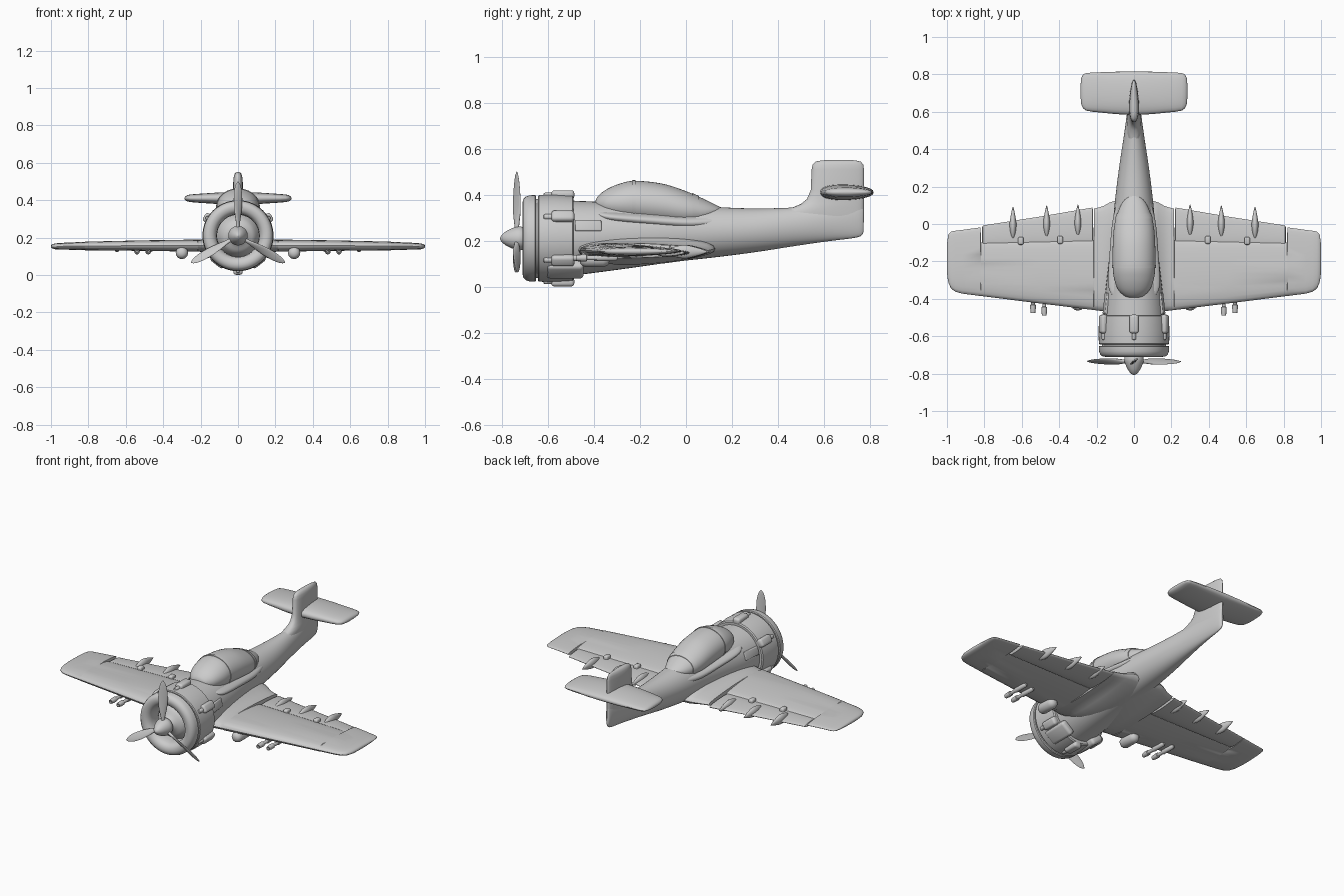
import bpy, bmesh
from math import sin, cos, pi, radians
from mathutils import Vector, Matrix

if "Cube" in bpy.data.objects:
    bpy.data.objects.remove(bpy.data.objects["Cube"])

CZ = 0.21  # height of the engine axis


def finish(bm, name, mirror=False, angle=40):
    bmesh.ops.recalc_face_normals(bm, faces=bm.faces)
    me = bpy.data.meshes.new(name)
    bm.to_mesh(me)
    bm.free()
    ob = bpy.data.objects.new(name, me)
    bpy.context.collection.objects.link(ob)
    if mirror:
        m = ob.modifiers.new("mirror", 'MIRROR')
        m.use_clip = True
    bpy.ops.object.select_all(action='DESELECT')
    ob.select_set(True)
    bpy.context.view_layer.objects.active = ob
    bpy.ops.object.shade_smooth_by_angle(angle=radians(angle))
    return ob


def loft(name, rings, mirror=False, angle=40, caps=True):
    bm = bmesh.new()
    vs = [[bm.verts.new(p) for p in r] for r in rings]
    n = len(rings[0])
    for a, b in zip(vs, vs[1:]):
        for i in range(n):
            j = (i + 1) % n
            bm.faces.new((a[i], a[j], b[j], b[i]))
    if caps:
        bm.faces.new(vs[0])
        bm.faces.new(vs[-1])
    return finish(bm, name, mirror, angle)


def sgn_pow(v, p):
    return (1 if v >= 0 else -1) * abs(v) ** p


def smooth(rows, k=5):
    """Catmull-Rom interpolation between station rows."""
    out = []
    for i in range(len(rows) - 1):
        p0, p1, p2, p3 = rows[max(i - 1, 0)], rows[i], rows[i + 1], rows[min(i + 2, len(rows) - 1)]
        for s in range(k):
            t = s / k
            out.append([0.5 * (2 * b + (c - a) * t + (2 * a - 5 * b + 4 * c - d) * t * t
                               + (3 * b - a - 3 * c + d) * t ** 3)
                        for a, b, c, d in zip(p0, p1, p2, p3)])
    return out + [list(rows[-1])]


def body(name, rows, n=40, angle=40):
    """Loft along y; rows are y, top z, bottom z, half width."""
    rings = [[Vector((w * cos(2 * pi * i / n), y, (t + b) / 2 + (t - b) / 2 * sin(2 * pi * i / n)))
              for i in range(n)] for y, t, b, w in rows]
    return loft(name, rings, angle=angle)


def foil(name, rows, n=28, mirror=True, upright=False, taper=0.3):
    """Loft along span; rows are span, front y, rear y, centre z, half thickness."""
    rings = []
    for s, y0, y1, zc, h in rows:
        ring = []
        for i in range(n):
            a = 2 * pi * i / n
            y = (y0 + y1) / 2 + (y1 - y0) / 2 * cos(a)
            z = zc + h * sgn_pow(sin(a), 0.8) * (1 - taper * cos(a))
            ring.append(Vector((z, y, s)) if upright else Vector((s, y, z)))
        rings.append(ring)
    return loft(name, rings, mirror)


def lathe(name, profile, n=56, angle=35):
    return loft(name, [[Vector((r * cos(2 * pi * i / n), y, CZ + r * sin(2 * pi * i / n)))
                        for i in range(n)] for y, r in profile], angle=angle)


def box(name, size, mat, bevel, mirror=False):
    bm = bmesh.new()
    bmesh.ops.create_cube(bm, size=1, matrix=Matrix.Diagonal((*size, 1)))
    bmesh.ops.bevel(bm, geom=bm.edges[:], offset=bevel, segments=3, profile=0.5, affect='EDGES')
    bm.transform(mat)
    return finish(bm, name, mirror)


def ball(name, centre, radii, mirror=False):
    bm = bmesh.new()
    bmesh.ops.create_uvsphere(bm, u_segments=20, v_segments=14, radius=1)
    bm.transform(Matrix.Translation(centre) @ Matrix.Diagonal((*radii, 1)))
    return finish(bm, name, mirror, 60)


def tube(name, x, z, profile, mirror=True, n=18):
    return loft(name, [[Vector((x + r * cos(2 * pi * i / n), y, z + r * sin(2 * pi * i / n)))
                        for i in range(n)] for y, r in profile], mirror)


# Fuselage, tapering into the tail
body("fuselage", smooth([
    (-0.52, .375, .045, .165), (-0.40, .37, .06, .157), (-0.25, .365, .08, .14),
    (-0.05, .36, .108, .118), (0.12, .347, .127, .102), (0.30, .34, .15, .08),
    (0.48, .345, .178, .053), (0.62, .36, .198, .034), (0.73, .37, .212, .02),
    (0.765, .36, .225, .012), (0.772, .34, .25, .004)]))

# Engine cowling: front lip, groove, main drum, open nose with inner ring
lathe("cowling", [
    (-0.49, .14), (-0.488, .178), (-0.493, .185), (-0.57, .19), (-0.638, .188), (-0.643, .184),
    (-0.643, .172), (-0.651, .172), (-0.651, .184), (-0.656, .188), (-0.68, .187), (-0.697, .181),
    (-0.707, .17), (-0.71, .155), (-0.707, .138), (-0.697, .124), (-0.68, .115), (-0.65, .112), (-0.61, .112)])
lathe("engine_front", smooth([(-0.60, .118), (-0.63, .105), (-0.66, .085), (-0.68, .055), (-0.70, .035), (-0.72, .03)], 3))

# Spinner and three twisted blades
lathe("spinner", smooth([(-0.705, .048), (-0.725, .052), (-0.75, .046), (-0.78, .032), (-0.80, .016), (-0.808, .002)], 4))
for k in range(3):
    turn = Matrix.Translation((0, -0.735, CZ)) @ Matrix.Rotation(k * 2 * pi / 3, 4, 'Y')
    rings = []
    for r, w, h, tw in smooth([(.02, .011, .010, 50), (.06, .012, .009, 50), (.11, .022, .007, 44),
                               (.17, .027, .005, 36), (.23, .024, .004, 30), (.27, .015, .003, 27),
                               (.29, .002, .001, 25)], 3):
        rot = Matrix.Rotation(radians(tw), 4, 'Z')
        rings.append([turn @ (rot @ Vector((w * cos(2 * pi * i / 16), h * sin(2 * pi * i / 16), r)))
                      for i in range(16)])
    loft(f"propeller_blade_{k + 1}", rings)

# Bumps and pipes around the cowling, two large lower scoops
for k, deg in enumerate((90, 30, -30, -90, 150, 210)):
    a = radians(deg)
    rot = Matrix.Rotation(pi / 2 - a, 4, 'Y')
    at = Matrix.Translation((0, 0, CZ)) @ rot
    box(f"cowl_bump_{k + 1}", (.05, .10, .04), at @ Matrix.Translation((0, -.535, .189)), .014)
    p = at @ Vector((0, 0, .187))
    tube(f"cowl_pipe_{k + 1}", p.x, p.z, [(-0.62, .004), (-0.617, .01), (-0.61, .012), (-0.57, .012)], False)
a = radians(-52)
box("lower_scoop", (.09, .16, .045), Matrix.Translation((0, -.525, CZ)) @ Matrix.Rotation(pi / 2 - a, 4, 'Y')
    @ Matrix.Translation((0, 0, .172)), .016, True)
box("exhaust_panel", (.02, .115, .05), Matrix.Translation((.147, -.425, .265))
    @ Matrix.Rotation(radians(6), 4, 'Z') @ Matrix.Rotation(radians(-16), 4, 'Y'), .005, True)

# Canopy with frame bands
CAN = smooth([(-0.395, .365, .34, .02), (-0.385, .39, .325, .05), (-0.35, .42, .30, .085),
              (-0.29, .447, .28, .107), (-0.22, .46, .27, .114), (-0.10, .447, .26, .113),
              (0.0, .415, .255, .104), (0.08, .38, .27, .08), (0.13, .355, .30, .05), (0.155, .342, .32, .02)], 6)
body("canopy", CAN)
for name, lo, hi in (("windshield_frame", -0.235, -0.215), ("canopy_rear_frame", 0.035, 0.05)):
    rows = [r for r in CAN if lo - .012 <= r[0] <= hi + .012]
    body(name, [(y, t + .003, b, w + .003) for y, t, b, w in rows])
# Canopy sill rails
body("cockpit_sill", smooth([(-0.40, .34, .30, .10), (-0.33, .335, .27, .138), (-0.15, .325, .25, .130),
                             (0.02, .315, .24, .114), (0.16, .32, .25, .08)]))

# Wing with root fillet, flap bay and rounded tip
foil("wing", [
    (0.0, -.46, .13, .165, .07), (.10, -.465, .125, .165, .066), (.13, -.467, .115, .162, .05),
    (.16, -.467, .098, .158, .037), (.19, -.463, .088, .157, .032), (.214, -.46, .082, .157, .031),
    (.216, -.46, -.085, .157, .031), (.5, -.425, -.092, .157, .027), (.818, -.385, -.1, .155, .022),
    (.82, -.385, -.018, .155, .021), (.92, -.372, -.032, .154, .018), (.955, -.362, -.036, .153, .017),
    (.978, -.345, -.04, .153, .015), (.992, -.315, -.055, .153, .011), (.998, -.28, -.09, .153, .007),
    (1.0, -.25, -.13, .153, .002)])
foil("wing_flap", [
    (.22, -.12, .078, .147, .010), (.222, -.13, .088, .147, .017), (.5, -.13, .04, .147, .016),
    (.808, -.128, -.008, .147, .013), (.812, -.12, -.018, .147, .007)])

# Teardrop fairings and small hinge blocks at the flap
for k, (x, y) in enumerate(((.30, .017), (.467, .012), (.647, .005))):
    rows = smooth([(-.088, .002), (-.07, .01), (-.035, .017), (0, .018), (.04, .012), (.07, .006), (.088, .001)], 3)
    n = 18
    loft(f"flap_fairing_{k + 1}", [[Vector((x + r * cos(2 * pi * i / n), y + d, .152 + 1.6 * r * sin(2 * pi * i / n)))
                                    for i in range(n)] for d, r in rows], True)
for k, (x, y) in enumerate(((.395, -.085), (.605, -.09))):
    box(f"hinge_block_{k + 1}", (.03, .042, .05), Matrix.Translation((x, y, .157)), .009, True)

# Gun pairs and inboard pods below the leading edge
for k, (x, y) in enumerate(((.48, -.49), (.54, -.477))):
    tube(f"wing_gun_{k + 1}", x, .125, [(y + .01, .005), (y, .007), (y, .012), (y + .025, .015), (y + .045, .015),
                                        (y + .048, .010), (y + .09, .010), (y + .09, .014), (y + .17, .014), (y + .18, .006)])
tube("wing_pod", .30, .118, [(-.462, .006), (-.459, .018), (-.45, .028), (-.435, .033), (-.36, .033),
                             (-.345, .028), (-.335, .018), (-.332, .006)])

# Tailplane and fin
foil("tailplane", [
    (0, .582, .815, .41, .034), (.10, .588, .814, .41, .031), (.22, .60, .81, .41, .023), (.255, .606, .807, .41, .02),
    (.272, .618, .80, .41, .016), (.282, .64, .78, .41, .010), (.286, .68, .74, .41, .003)], taper=.15)
foil("fin", [
    (.213, .62, .72, 0, .004), (.218, .60, .752, 0, .01), (.235, .56, .769, 0, .018), (.29, .38, .773, 0, .034), (.325, .40, .773, 0, .034),
    (.345, .465, .773, 0, .032), (.36, .50, .773, 0, .03), (.38, .525, .773, 0, .028), (.42, .542, .773, 0, .026),
    (.51, .546, .773, 0, .024), (.53, .55, .77, 0, .021), (.543, .562, .76, 0, .016), (.549, .59, .735, 0, .009),
    (.551, .63, .70, 0, .003)], mirror=False, upright=True)
